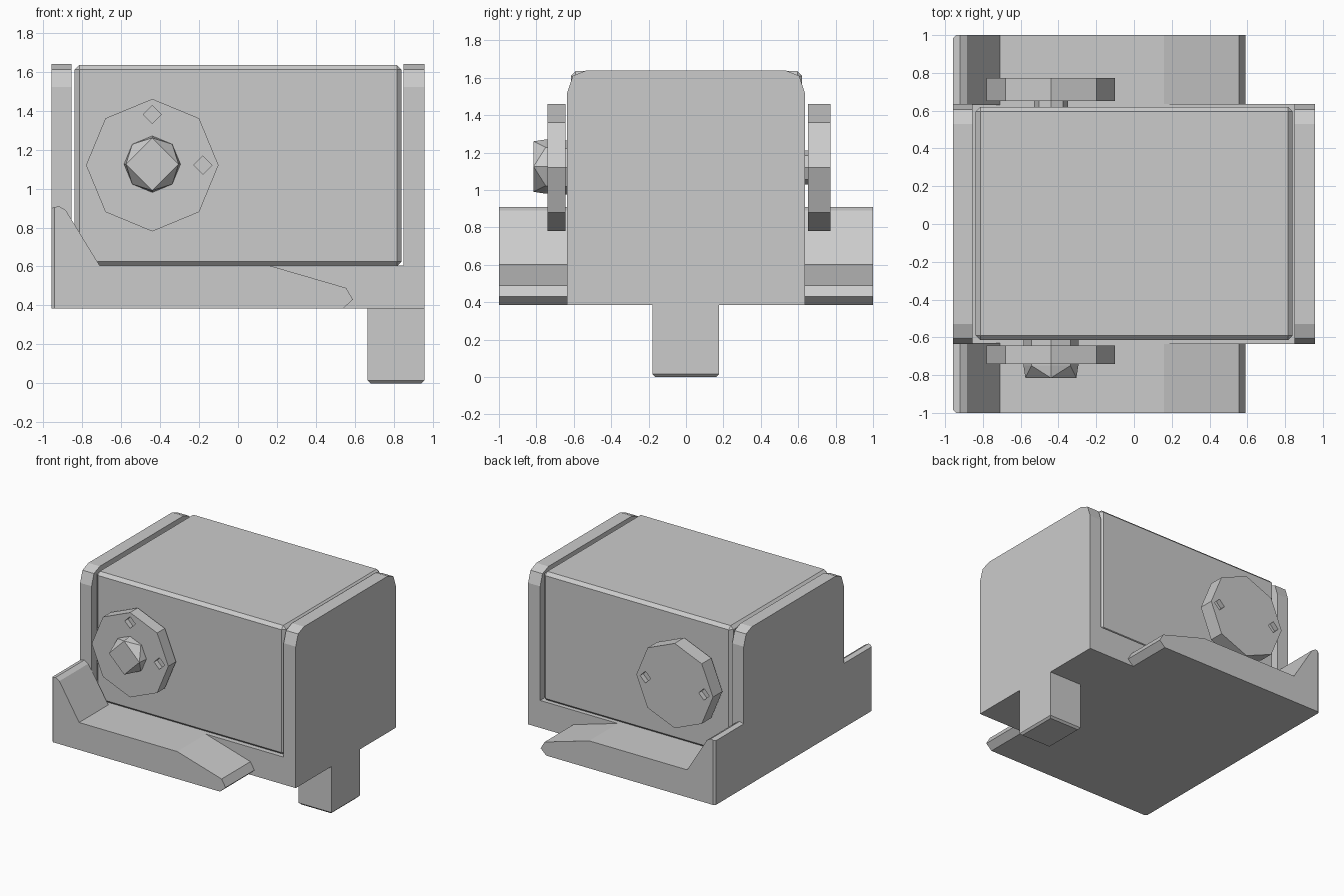
import bpy
import bmesh
from math import cos, sin, pi
from mathutils import Vector

cube = bpy.data.objects.get("Cube")
if cube:
    bpy.data.objects.remove(cube, do_unlink=True)

grey = bpy.data.materials.new("plain_grey")
grey.use_nodes = True
grey.diffuse_color = (0.6, 0.6, 0.6, 1)
grey.node_tree.nodes["Principled BSDF"].inputs["Base Color"].default_value = (0.6, 0.6, 0.6, 1)


def finish(name, bm):
    bmesh.ops.recalc_face_normals(bm, faces=bm.faces)
    mesh = bpy.data.meshes.new(name)
    bm.to_mesh(mesh)
    bm.free()
    mesh.materials.append(grey)
    obj = bpy.data.objects.new(name, mesh)
    bpy.context.collection.objects.link(obj)
    return obj


def bevel_where(bm, rule, width):
    edges = [e for e in bm.edges if all(rule(v.co) for v in e.verts)]
    bmesh.ops.bevel(bm, geom=edges, offset=width, segments=1, affect='EDGES')


def box(name, low, high, bevel=0, rule=lambda co: True):
    bm = bmesh.new()
    bmesh.ops.create_cube(bm, size=1)
    low, high = Vector(low), Vector(high)
    for v in bm.verts:
        v.co = (low + high) / 2 + v.co * (high - low)
    if bevel:
        bevel_where(bm, rule, bevel)
    return finish(name, bm)


def prism(profile, axis, start, end):
    """Extrude a profile along x (profile in y, z) or y (profile in x, z)."""
    bm = bmesh.new()
    place = (lambda a, b: (start, a, b)) if axis == 'x' else (lambda a, b: (a, start, b))
    face = bm.faces.new([bm.verts.new(place(a, b)) for a, b in profile])
    result = bmesh.ops.extrude_face_region(bm, geom=[face])
    shift = Vector((1, 0, 0) if axis == 'x' else (0, 1, 0)) * (end - start)
    bmesh.ops.translate(bm, vec=shift, verts=[g for g in result["geom"] if isinstance(g, bmesh.types.BMVert)])
    return bm


def ring(x, z, radius, sides):
    return [(x + radius * cos(2 * pi * i / sides), z + radius * sin(2 * pi * i / sides)) for i in range(sides)]


FLOOR, SHELF, HALF, END = 0.385, 0.605, 0.635, 0.957
HUB_X, HUB_Z = -0.44, 1.12

# Main housing with chamfered edges
box("housing", (-0.838, -0.615, 0.6), (0.84, 0.62, 1.635), 0.025)

# End plates with clipped top corners
half = [(HALF, FLOOR), (HALF, 1.52), (0.605, 1.61), (0.53, 1.64)]
plate = half + [(-y, z) for y, z in reversed(half)]
finish("right_end_plate", prism(plate, 'x', -END, -0.855))
finish("left_end_plate", prism(plate, 'x', 0.85, END))

# Floor between the plates
box("floor", (-0.855, -HALF, FLOOR), (0.85, HALF, SHELF))

# Side ledges with a raised end and a sloping nose
ledge = [(-END, FLOOR), (0.54, FLOOR), (0.59, 0.43), (0.555, 0.49), (0.16, SHELF),
         (-0.71, SHELF), (-0.885, 0.89), (-0.92, 0.91), (-END, 0.9)]
for side, label in ((-1, "front"), (1, "back")):
    bm = prism(ledge, 'y', side * (HALF - 0.005), side)
    bevel_where(bm, lambda co: co.x < -0.95 and abs(co.y) > 0.99, 0.015)
    finish(label + "_ledge", bm)

# Foot peg
box("foot_peg", (0.665, -0.18, 0), (END, 0.177, FLOOR + 0.01), 0.015, lambda co: co.z < 0.1)


# Octagonal hubs with small square holes
def hub(name, inner, outer, holes):
    disc = finish(name, prism(ring(HUB_X, HUB_Z, 0.34, 8), 'y', inner, outer))
    direction = 1 if outer > inner else -1
    for x, z in holes:
        cutter = finish("hole_cutter", prism(ring(x, z, 0.047, 4), 'y',
                                             outer - 0.04 * direction, outer + 0.05 * direction))
        mod = disc.modifiers.new("hole", 'BOOLEAN')
        mod.operation = 'DIFFERENCE'
        mod.solver = 'EXACT'
        mod.object = cutter
        bpy.context.view_layer.objects.active = disc
        bpy.ops.object.modifier_apply(modifier=mod.name)
        bpy.data.objects.remove(cutter, do_unlink=True)


hub("front_hub", -0.643, -0.74, [(HUB_X, HUB_Z + 0.26), (HUB_X + 0.26, HUB_Z)])
hub("back_hub", 0.652, 0.772, [(HUB_X - 0.26, HUB_Z), (HUB_X + 0.26, HUB_Z)])

# Axles joining the hubs to the housing
finish("front_axle", prism(ring(HUB_X, HUB_Z, 0.145, 8), 'y', -0.6, -0.65))
finish("back_axle", prism(ring(HUB_X, HUB_Z, 0.09, 8), 'y', 0.6, 0.66))

# Front knob, an octagon tapering to a square face
bm = bmesh.new()
for radius, sides, y in ((0.145, 8, -0.735), (0.145, 8, -0.75), (0.135, 4, -0.815)):
    for x, z in ring(HUB_X, HUB_Z + 0.005, radius, sides):
        bm.verts.new((x, y, z))
bmesh.ops.convex_hull(bm, input=bm.verts)
finish("front_knob", bm)
